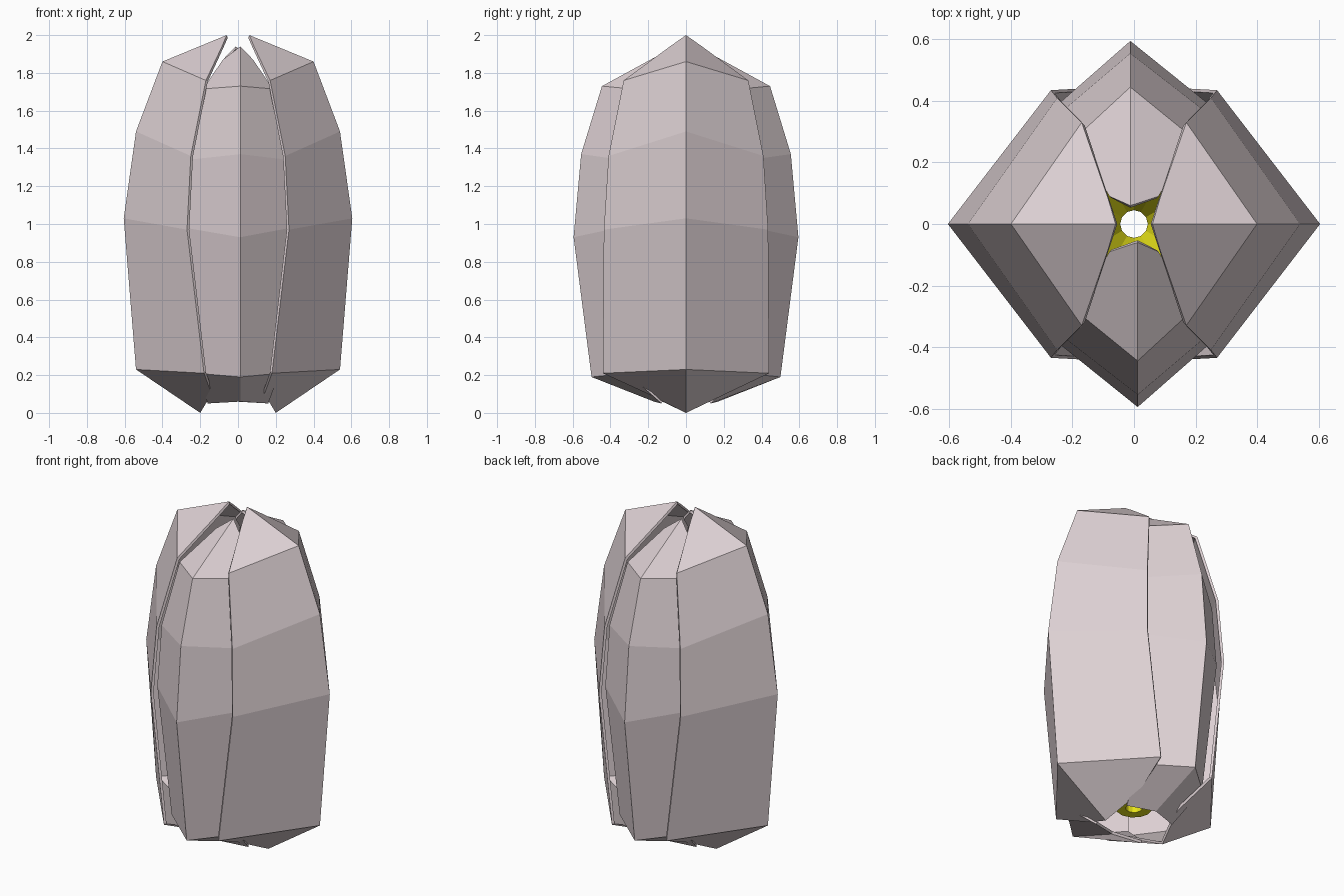
import bpy, bmesh
from math import pi, cos, sin
from mathutils import Matrix

cube = bpy.data.objects.get("Cube")
if cube:
    bpy.data.objects.remove(cube)


def material(name, color):
    m = bpy.data.materials.new(name)
    m.use_nodes = True
    m.diffuse_color = color
    m.node_tree.nodes["Principled BSDF"].inputs["Base Color"].default_value = color
    return m


petal_mat = material("pale pink", (0.72, 0.63, 0.65, 1))
yellow_mat = material("yellow", (0.8, 0.76, 0.01, 1))


def finish(name, bm, mat):
    me = bpy.data.meshes.new(name)
    bm.to_mesh(me)
    bm.free()
    me.materials.append(mat)
    ob = bpy.data.objects.new(name, me)
    bpy.context.collection.objects.link(ob)
    return ob


def petal(name, ridge, rim, shift, angle):
    """Creased petal facing +x: ridge (out, z), rim (out, side, z), bottom to top."""
    bm = bmesh.new()
    rows = []
    for (r, rz), (x, y, z) in zip(ridge, rim):
        rows.append([bm.verts.new(p) for p in ((x, -y, z), (r, shift, rz), (x, y, z))])
    for a, b in zip(rows, rows[1:]):
        for i in range(2):
            bm.faces.new((a[i], a[i + 1], b[i + 1], b[i]))
    bm.transform(Matrix.Rotation(angle, 4, 'Z'))
    ob = finish(name, bm, petal_mat)
    thick = ob.modifiers.new("thickness", 'SOLIDIFY')
    thick.thickness = 0.015
    thick.offset = -1
    return ob


# Outer petals at the sides
side_ridge = [(0.2, 0), (0.54, 0.23), (0.605, 1.03), (0.54, 1.49), (0.4, 1.86), (0.06, 2.0)]
side_rim = [(0.14, 0.2, 0.1), (0.18, 0.44, 0.21), (0.27, 0.435, 0.97),
            (0.25, 0.41, 1.36), (0.17, 0.33, 1.76), (0.085, 0.085, 1.94)]
# Inner petals at front and back, tucked under the outer ones
inner_ridge = [(0.17, 0.06), (0.5, 0.19), (0.595, 0.93), (0.555, 1.37), (0.445, 1.73), (0.06, 1.94)]
inner_rim = [(0.13, 0.16, 0.05), (0.31, 0.22, 0.21), (0.36, 0.28, 0.98),
             (0.34, 0.265, 1.34), (0.285, 0.185, 1.715), (0.09, 0.08, 1.87)]

petal("left_petal", side_ridge, side_rim, 0, 0)
petal("right_petal", side_ridge, side_rim, 0, pi)
petal("front_petal", inner_ridge, inner_rim, 0.012, -pi / 2)
petal("back_petal", inner_ridge, inner_rim, 0.012, pi / 2)

# Hollow flower centre: a funnel that opens upward
bm = bmesh.new()
sides = 12
rings = []
for r, z in [(0.1, 0.15), (0.22, 0.85), (0.2, 0.87), (0.1, 0.6), (0.045, 0.45), (0.045, 0.15)]:
    rings.append([bm.verts.new((r * cos(2 * pi * i / sides), r * sin(2 * pi * i / sides), z))
                  for i in range(sides)])
for a, b in zip(rings, rings[1:] + rings[:1]):
    for i in range(sides):
        j = (i + 1) % sides
        bm.faces.new((a[i], a[j], b[j], b[i]))
bmesh.ops.recalc_face_normals(bm, faces=bm.faces)
finish("flower_center", bm, yellow_mat)
